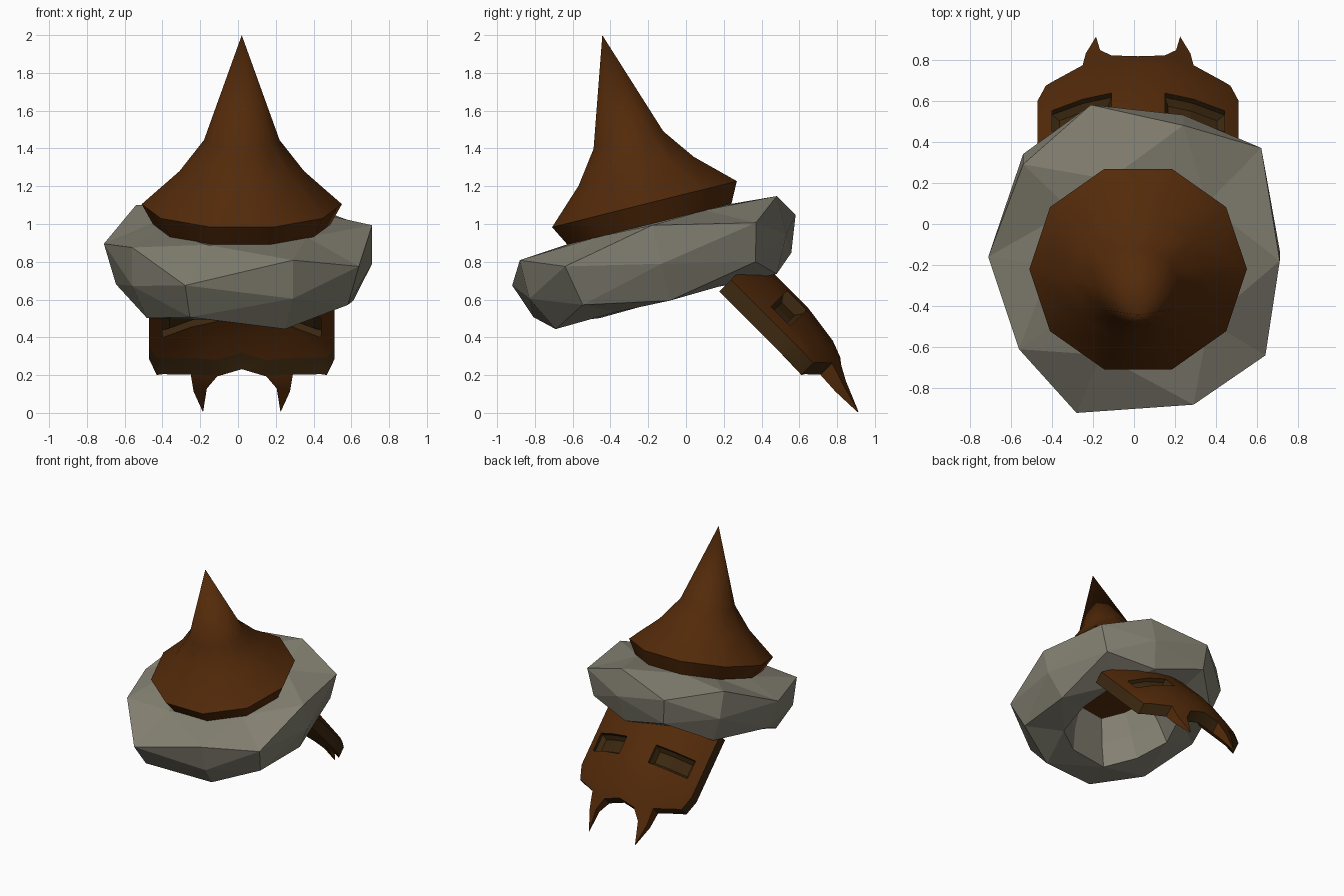
import bpy, bmesh, math
from mathutils import Vector, Matrix

cube = bpy.data.objects.get("Cube")
if cube:
    bpy.data.objects.remove(cube, do_unlink=True)


def material(name, rgb):
    m = bpy.data.materials.new(name)
    m.use_nodes = True
    m.diffuse_color = (*rgb, 1)
    m.node_tree.nodes["Principled BSDF"].inputs["Base Color"].default_value = (*rgb, 1)
    return m


brown = material("warm brown", (0.086, 0.023, 0.003))
dark = material("dark olive brown", (0.045, 0.021, 0.005))
stone = material("stone grey", (0.230, 0.218, 0.168))


def finish(name, bm, mats, smooth=None):
    me = bpy.data.meshes.new(name)
    bm.to_mesh(me)
    bm.free()
    for m in mats:
        me.materials.append(m)
    ob = bpy.data.objects.new(name, me)
    bpy.context.collection.objects.link(ob)
    if smooth:
        bpy.ops.object.select_all(action='DESELECT')
        bpy.context.view_layer.objects.active = ob
        ob.select_set(True)
        bpy.ops.object.shade_smooth_by_angle(angle=math.radians(smooth))
    return ob


def bridge(bm, a, b):
    for i in range(len(a)):
        j = (i + 1) % len(a)
        bm.faces.new((a[i], a[j], b[j], b[i]))


TILT = Matrix.Rotation(math.radians(14), 4, 'X')

# Pointed hat: ten-sided lathe of (radius, height), leaning forward
bm = bmesh.new()
SIDES = 10
rings = []
for r, h in [(0.47, -0.11), (0.53, 0), (0.33, 0.18), (0.20, 0.35)]:
    rings.append([bm.verts.new((r * math.cos(math.tau * i / SIDES),
                                r * math.sin(math.tau * i / SIDES), h)) for i in range(SIDES)])
for a, b in zip(rings, rings[1:]):
    bridge(bm, a, b)
bm.faces.new(rings[0])
tip = bm.verts.new((0, 0, 0.922))
for i in range(SIDES):
    bm.faces.new((rings[-1][i], rings[-1][(i + 1) % SIDES], tip))
bmesh.ops.recalc_face_normals(bm, faces=bm.faces)
hat = finish("pointed_hat", bm, [brown], 40)
hat.matrix_world = Matrix.Translation((0.02, -0.22, 1.105)) @ TILT

# Rough stone ring: widest points (x, y, height above ring plane), low and high by turns
outline = [(-0.28, -0.92, 0.06), (0.29, -0.88, 0.18), (0.64, -0.64, 0.09), (0.71, -0.18, 0.19),
           (0.62, 0.37, 0.07), (0.24, 0.48, 0.18), (-0.21, 0.58, 0.06), (-0.54, 0.29, 0.18),
           (-0.71, -0.16, 0.09), (-0.56, -0.61, 0.18)]
bm = bmesh.new()
loops = []
for x, y, w in outline:
    v = (y + 0.17 + 0.243 * w) / 0.97
    # High columns get a second outer corner and a deep base; low ones a shallow base
    if w > 0.12:
        section = [(1, w), (1, w - 0.21), (0.86, -0.22)]
    else:
        section = [(1, w), (1, w), (0.91, -0.13)]
    section += [(0.56, -0.21), (0.50, -0.03), (0.40, 0.15), (0.57, 0.20)]
    loops.append([bm.verts.new((x * u, v * u, h)) for u, h in section])
for i, a in enumerate(loops):
    bridge(bm, a, loops[(i + 1) % len(loops)])
bmesh.ops.remove_doubles(bm, verts=bm.verts, dist=0.001)
bmesh.ops.triangulate(bm, faces=bm.faces)
bmesh.ops.recalc_face_normals(bm, faces=bm.faces)
ring = finish("stone_ring", bm, [stone])
ring.matrix_world = Matrix.Translation((0, -0.17, 0.80)) @ TILT


# Mask: curved plate sloping down at the back; x across, s down, depth inward
def place(x, s, depth=0):
    t = 0.85 - 0.76 * x * x - max(0, s - 0.2) * 0.38 - depth
    return Vector((x + 0.02, (s + t) * 0.7071, (t - s) * 0.7071))


BAND = 0.09
columns = [(0, 0.37), (0.13, 0.40), (0.27, 0.36), (0.42, 0.30), (0.45, 0.29), (0.49, 0.18)]
rows = [-0.33, -0.08, 0.065]
EYE_ROW = 1
faces, bands, eyes = [], [], []
for side in (-1, 1):
    for c, ((xa, ea), (xb, eb)) in enumerate(zip(columns, columns[1:])):
        left, right = rows + [ea - BAND, ea], rows + [eb - BAND, eb]
        for r in range(len(left) - 1):
            quad = [(side * xa, left[r]), (side * xb, right[r]),
                    (side * xb, right[r + 1]), (side * xa, left[r + 1])]
            if r == EYE_ROW and c in (1, 2):
                eyes.append(quad)
            else:
                (bands if r == len(rows) else faces).append(quad)
    # Fang below the lower edge
    inner, outer = (side * 0.185, 0.48), (side * 0.255, 0.48)
    faces.append([(side * 0.13, 0.40), (side * 0.27, 0.36), outer, inner])
    faces.append([inner, outer, (side * 0.205, 0.64)])

bm = bmesh.new()
cache = {}


def vert(p, layer):
    key = (p[0], p[1], layer)
    if key not in cache:
        thick = 0.088 if p[1] < 0.45 else 0.055 if p[1] < 0.6 else 0.006
        cache[key] = bm.verts.new(place(*p, thick * layer))
    return cache[key]


edges = {}
for f in faces + bands:
    bm.faces.new([vert(p, 0) for p in f])
    inside = bm.faces.new([vert(p, 1) for p in reversed(f)])
    # The lower inside band is dark
    inside.material_index = int(f in bands)
    for a, b in zip(f, f[1:] + f[:1]):
        edges.setdefault(frozenset((a, b)), []).append((a, b))
for uses in edges.values():
    if len(uses) == 1:
        a, b = uses[0]
        rim = bm.faces.new((vert(a, 0), vert(a, 1), vert(b, 1), vert(b, 0)))
        rim.material_index = int(max(a[1], b[1]) < 0.45)
bmesh.ops.recalc_face_normals(bm, faces=bm.faces)
finish("back_mask", bm, [brown, dark], 35)

# Stepped dark panels set into the eye openings
bm = bmesh.new()
for q in eyes:
    bm.faces.new([bm.verts.new(place(x, s, 0.03)) for x, s in q])
bmesh.ops.remove_doubles(bm, verts=bm.verts, dist=0.001)
bm.normal_update()
bmesh.ops.reverse_faces(bm, faces=[f for f in bm.faces if f.normal.y < 0])
bmesh.ops.inset_region(bm, faces=bm.faces, thickness=0.025, depth=-0.03, use_even_offset=True,
                       use_boundary=True)
finish("eye_panels", bm, [dark])
